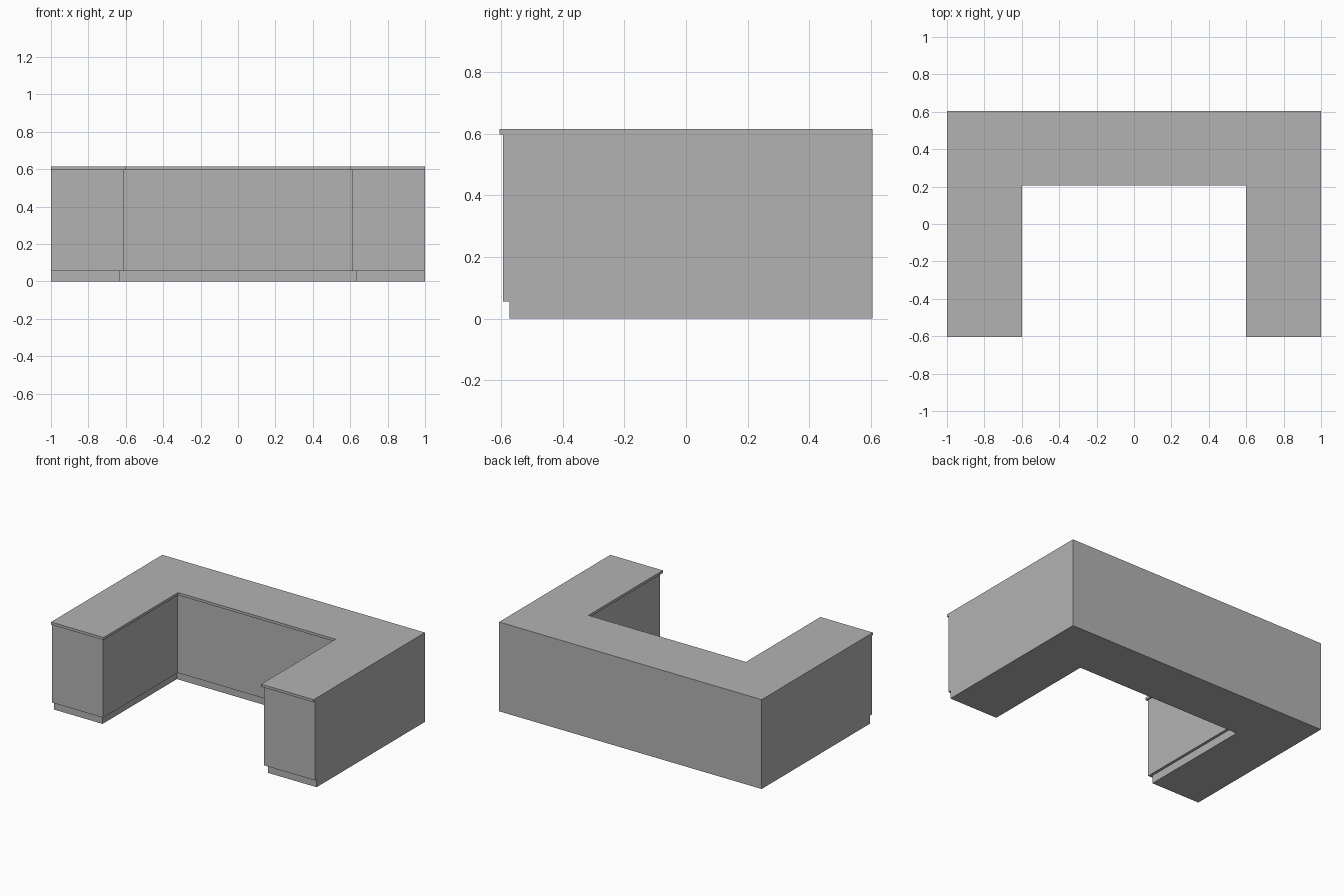
import bpy
import bmesh

cube = bpy.data.objects.get("Cube")
if cube:
    bpy.data.objects.remove(cube, do_unlink=True)

HALF_X, HALF_Y, DEPTH = 1.0, 0.605, 0.4

grey = bpy.data.materials.new("neutral_grey")
grey.use_nodes = True
colour = (0.45, 0.45, 0.45, 1)
grey.diffuse_color = colour
grey.node_tree.nodes["Principled BSDF"].inputs["Base Color"].default_value = colour


def u_block(name, bottom, top, inner_inset, front_inset):
    """U-shaped slab, flush outside, set back on its inner and front sides."""
    inner_x = HALF_X - DEPTH + inner_inset
    inner_y = HALF_Y - DEPTH + inner_inset
    front = -HALF_Y + front_inset
    right_half = [(HALF_X, HALF_Y), (HALF_X, front), (inner_x, front), (inner_x, inner_y)]
    outline = right_half + [(-x, y) for x, y in reversed(right_half)]

    bm = bmesh.new()
    face = bm.faces.new([bm.verts.new((x, y, bottom)) for x, y in outline])
    extruded = bmesh.ops.extrude_face_region(bm, geom=[face], use_keep_orig=True)
    moved = [g for g in extruded["geom"] if isinstance(g, bmesh.types.BMVert)]
    bmesh.ops.translate(bm, verts=moved, vec=(0, 0, top - bottom))
    bmesh.ops.recalc_face_normals(bm, faces=bm.faces)

    mesh = bpy.data.meshes.new(name)
    bm.to_mesh(mesh)
    bm.free()
    mesh.materials.append(grey)
    bpy.context.collection.objects.link(bpy.data.objects.new(name, mesh))


# Recessed base, cabinet body and overhanging worktop
u_block("toe_kick", 0, 0.055, 0.03, 0.032)
u_block("cabinet_body", 0.055, 0.597, 0.012, 0.012)
u_block("worktop", 0.597, 0.615, 0, 0)
